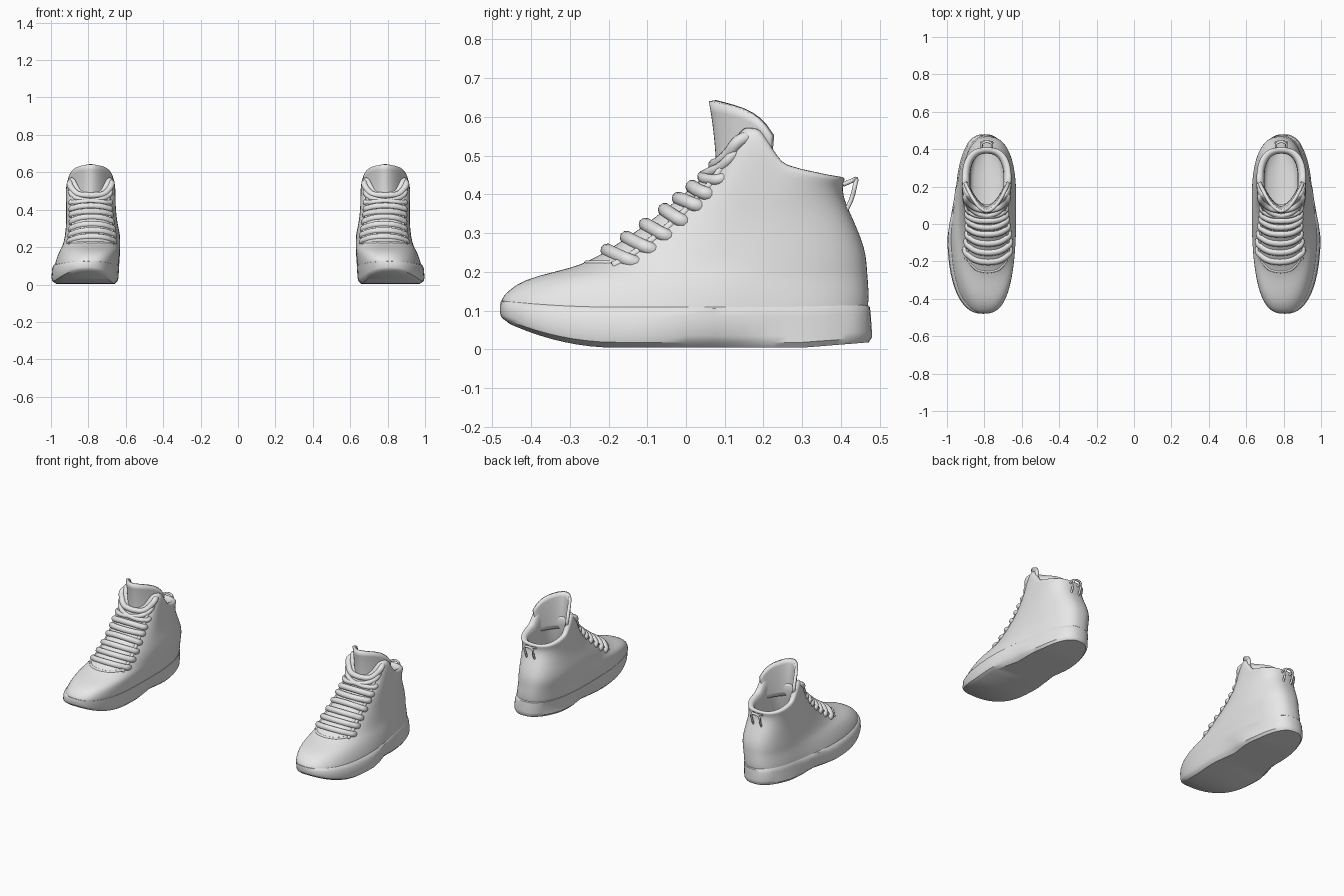
import bpy, bmesh, math
from math import sin, cos, pi, exp

if "Cube" in bpy.data.objects:
    bpy.data.objects.remove(bpy.data.objects["Cube"])

grey = bpy.data.materials.new("plain grey")
grey.diffuse_color = (0.8, 0.8, 0.8, 1)
grey.use_nodes = True
grey.node_tree.nodes["Principled BSDF"].inputs["Base Color"].default_value = grey.diffuse_color
SEG = 64
# collar height along the shoe: (y, z)
RIM = [(0, .47), (.09, .495), (.112, .51), (.127, .55), (.15, .578), (.19, .573),
       (.22, .53), (.24, .485), (.30, .467), (.37, .452), (.42, .444)]


def interp(table, v):
    if v <= table[0][0]:
        return table[0][1]
    for (a, p), (b, q) in zip(table, table[1:]):
        if v <= b:
            return p + (q - p) * (v - a) / (b - a)
    return table[-1][1]


def spow(v, e=.8):
    return math.copysign(abs(v) ** e, v)


def outline(z, f, yf, yb, xi, xo, a, pinch=0, recess=0):
    """Point at angle a (0 = toe) on one closed ring of the shoe."""
    y = (yf + yb) / 2 - (yb - yf) / 2 * spow(cos(a))
    half = (xo - xi) / 2
    half *= 1 - pinch * exp(-((y - .08) / .09) ** 2)
    if .2 < y < .43:
        half -= recess
    # the wide outer forefoot narrows towards the heel
    t = min(1, max(0, (y + .08) / .33))
    heel = t * t * (3 - 2 * t) * min(1, max(0, (xo - .92) / .07))
    half -= .016 * heel
    low = max(0, 1 - z / .14)
    bend = -.012 * abs(cos(a)) ** 3 if z < .2 and y < 0 else 0
    x = (xi + xo) / 2 + bend - .02 * heel + half * spow(sin(a))
    spring = max(0, (-.18 - y) / .30) ** 2 * .075 + max(0, (y - .3) / .18) * .015
    if f:
        z += f * (interp(RIM, y) - z)
    return (x, y, z + spring * low)


def finish(ob, angle=None):
    ob.data.materials.append(grey)
    m = ob.modifiers.new("pair", 'MIRROR')
    m.use_axis = (True, False, False)
    ob.data.shade_smooth()
    if angle:
        ob.data.set_sharp_from_angle(angle=math.radians(angle))
    return ob


def mesh_object(name, bm):
    bmesh.ops.recalc_face_normals(bm, faces=bm.faces)
    me = bpy.data.meshes.new(name)
    bm.to_mesh(me)
    bm.free()
    ob = bpy.data.objects.new(name, me)
    bpy.context.collection.objects.link(ob)
    return ob


def loft(name, rings):
    bm = bmesh.new()
    loops = [[bm.verts.new(outline(*r[:6], 2 * pi * i / SEG, *r[6:]))
              for i in range(SEG)] for r in rings]
    for lo, hi in zip(loops, loops[1:]):
        for i in range(SEG):
            j = (i + 1) % SEG
            bm.faces.new((lo[i], lo[j], hi[j], hi[i]))
    # caps bridged straight across the shoe
    for lp in (loops[0], loops[-1]):
        for i in range(SEG // 2):
            q = [lp[i], lp[i + 1], lp[-i - 1], lp[-i]]
            bm.faces.new(list(dict.fromkeys(q)))
    return mesh_object(name, bm)


def tube(name, pts, r):
    cu = bpy.data.curves.new(name, 'CURVE')
    cu.dimensions = '3D'
    cu.bevel_depth = r
    cu.bevel_resolution = 3
    cu.resolution_u = 6
    cu.use_fill_caps = True
    sp = cu.splines.new('BEZIER')
    sp.bezier_points.add(len(pts) - 1)
    for b, p in zip(sp.bezier_points, pts):
        b.co = p
        b.handle_left_type = b.handle_right_type = 'AUTO'
    tmp = bpy.data.objects.new("tmp", cu)
    bpy.context.collection.objects.link(tmp)
    dg = bpy.context.evaluated_depsgraph_get()
    me = bpy.data.meshes.new_from_object(tmp.evaluated_get(dg))
    bpy.data.objects.remove(tmp)
    me.materials.clear()
    ob = bpy.data.objects.new(name, me)
    bpy.context.collection.objects.link(ob)
    return finish(ob)


# upper: outside wall, collar rim, then lining down to the insole
# z, rim blend, front y, back y, inner x, outer x
UPPER = [
    (.03, 0, -.46, .455, .65, .975),
    (.08, 0, -.476, .465, .64, .985),
    (.11, 0, -.48, .472, .635, .98),
    (.15, 0, -.462, .472, .633, .968),
    (.18, 0, -.42, .47, .63, .955),
    (.20, 0, -.34, .468, .63, .945),
    (.22, 0, -.26, .467, .63, .937),
    (.26, 0, -.195, .462, .63, .928),
    (.31, 0, -.12, .443, .64, .92),
    (.36, 0, -.055, .42, .65, .918),
    (.36, .4, 0, .406, .655, .92),
    (.36, .75, .05, .404, .655, .92),
    (.36, .95, .085, .413, .655, .92),
    (.36, 1.0, .095, .402, .672, .903),
    (.36, .93, .107, .38, .695, .88),
    (.36, .4, .11, .37, .70, .873),
    (.20, 0, .05, .40, .69, .88),
    (.13, 0, .0, .41, .68, .89),
]
upper = finish(loft("upper", UPPER))
sub = upper.modifiers.new("smooth", 'SUBSURF')
sub.levels = sub.render_levels = 1

# sole with raised toe, waisted arch and recessed heel panel
SOLE = [
    (.004, 0, -.455, .472, .655, .975, .14, 0),
    (.018, 0, -.476, .48, .642, .995, .12, 0),
    (.035, 0, -.480, .48, .638, .999, .08, .006),
    (.085, 0, -.480, .477, .635, .995, .03, .006),
    (.105, 0, -.478, .475, .635, .985, 0, 0),
    (.115, 0, -.470, .465, .65, .97, 0, 0),
]
finish(loft("sole", SOLE), 35)

# tongue: plate curled back around the ankle
bm = bmesh.new()
N, M = 28, 8
grid = []
for j in range(M + 1):
    t = j / M
    row = []
    for i in range(N + 1):
        s = 2 * i / N - 1
        row.append(bm.verts.new((
            .787 + (.10 + .018 * t) * s,
            .088 - .02 * t * t + (.11 + .045 * t) * abs(s) ** 1.8,
            .42 + t * (.222 - .04 * s * s - .05 * s ** 8))))
    grid.append(row)
for a, b in zip(grid, grid[1:]):
    for i in range(N):
        bm.faces.new((a[i], a[i + 1], b[i + 1], b[i]))
tongue = mesh_object("tongue", bm)
th = tongue.modifiers.new("thickness", 'SOLIDIFY')
th.thickness = .018
th.offset = 0
finish(tongue)

# laces hug the upper: find a point on it by instep height and angle
INSTEP = [(.20, 5), (.22, 6), (.26, 7), (.31, 8), (.36, 9), (.424, 10), (.474, 11), (.497, 12)]


def on_upper(z, a, sink=0):
    k = interp(INSTEP, z)
    i = min(int(k), 11)
    p, q = (outline(*UPPER[n], a) for n in (i, i + 1))
    x, y, h = (u + (v - u) * (k - i) for u, v in zip(p, q))
    return (x - sink * math.copysign(1, a), y + sink * .3, h)


def lace(name, z, reach, drop, r, tilt=0):
    tube(name, [on_upper(z - drop * s * s + tilt * s, reach * s, .022 if abs(s) == 1 else .002)
                for s in (-1, -.85, -.65, -.4, -.15, .15, .4, .65, .85, 1)], r)


# eyestay ridges on both sides of the laces, joined at the front
for side, name in ((1, "outer_eyestay"), (-1, "inner_eyestay")):
    tube(name, [on_upper(z, side * .78, .006) for z in (.215, .24, .28, .33, .38, .43, .48)], .011)
tube("eyestay_front", [on_upper(.222, a, .003) for a in (-.78, -.5, -.25, .25, .5, .78)], .008)

# lace rows climbing the instep
for k, z in enumerate((.255, .288, .322, .36, .402, .44)):
    lace(f"lace_row_{k + 1}", z, .98, .035, .018)

# ankle laces: one wrap and a crossed pair
lace("ankle_lace", .49, 1.15, .0, .017)
for d in (1, -1):
    lace("crossed_lace", .468, 1.05, .005, .014, .02 * d)

# heel pull loop
tube("heel_loop", [(.787 + sx * .027, y, z) for sx, y, z in (
    (-1, .412, .355), (-1, .428, .39), (-.9, .438, .43), (0, .44, .437),
    (.9, .438, .43), (1, .428, .39), (1, .412, .355))], .006)
tube("heel_loop_top", [(.787 + sx * .027, y, z) for sx, y, z in (
    (-1, .405, .425), (-.9, .43, .436), (.9, .43, .436), (1, .405, .425))], .006)
